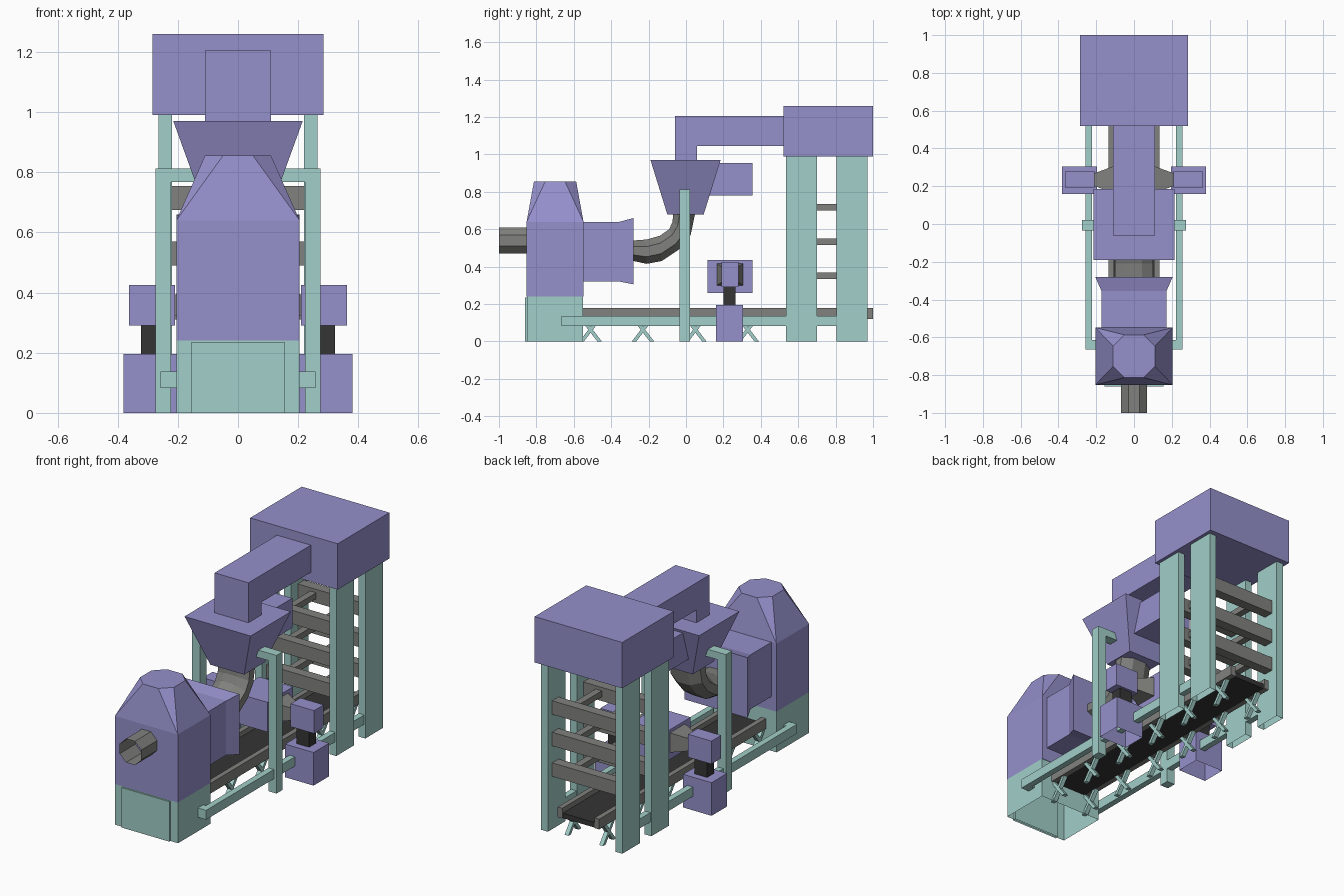
import bpy, bmesh, math
from mathutils import Vector

if "Cube" in bpy.data.objects:
    bpy.data.objects.remove(bpy.data.objects["Cube"])


def material(name, rgb):
    m = bpy.data.materials.new(name)
    m.diffuse_color = (*rgb, 1)
    m.use_nodes = True
    m.node_tree.nodes["Principled BSDF"].inputs["Base Color"].default_value = m.diffuse_color
    return m


PURPLE = material("purple_paint", (0.30, 0.28, 0.60))
TEAL = material("teal_paint", (0.36, 0.62, 0.58))
DARK = material("dark_rubber", (0.035, 0.035, 0.035))
GREY = material("grey_metal", (0.22, 0.22, 0.21))


def loft(name, rings, mat, start=True, end=True):
    """Skin a list of equal-length point rings, with optional end caps."""
    bm = bmesh.new()
    vs = [[bm.verts.new(p) for p in r] for r in rings]
    n = len(vs[0])
    for a, b in zip(vs, vs[1:]):
        for i in range(n):
            j = (i + 1) % n
            bm.faces.new((a[i], a[j], b[j], b[i]))
    if start:
        bm.faces.new(vs[0][::-1])
    if end:
        bm.faces.new(vs[-1])
    bmesh.ops.remove_doubles(bm, verts=bm.verts, dist=1e-5)
    bmesh.ops.recalc_face_normals(bm, faces=bm.faces)
    me = bpy.data.meshes.new(name)
    bm.to_mesh(me)
    bm.free()
    me.materials.append(mat)
    ob = bpy.data.objects.new(name, me)
    bpy.context.collection.objects.link(ob)
    return ob


def rect_z(x0, x1, y0, y1, z):
    return [(x0, y0, z), (x1, y0, z), (x1, y1, z), (x0, y1, z)]


def rect_y(hx, y, z0, z1):
    return [(-hx, y, z0), (hx, y, z0), (hx, y, z1), (-hx, y, z1)]


def box(name, x, y, z, mat, floor=True):
    return loft(name, [rect_z(*x, *y, z[0]), rect_z(*x, *y, z[1])], mat, start=floor)


def mirrored(name, x, y, z, mat, floor=True):
    box(name + "_right", x, y, z, mat, floor)
    box(name + "_left", (-x[1], -x[0]), y, z, mat, floor)


def extrude_x(name, profile, x0, x1, mat):
    return loft(name, [[(x, y, z) for y, z in profile] for x in (x0, x1)], mat)


# Front cabinet: teal plinth, purple body, square-to-octagon roof
box("plinth", (-0.205, 0.205), (-0.85, -0.55), (0, 0.24), TEAL, False)
box("plinth_panel", (-0.155, 0.155), (-0.86, -0.84), (0, 0.235), TEAL, False)


def cabinet_ring(z, hx, hy, cut, yc=-0.70):
    pts = []
    for sx, sy in ((1, -1), (1, 1), (-1, 1), (-1, -1)):
        a = (sx * (hx - cut), yc + sy * hy, z)
        b = (sx * hx, yc + sy * (hy - cut), z)
        pts += [a, b] if sx * sy < 0 else [b, a]
    return pts


loft("cabinet", [cabinet_ring(0.24, 0.205, 0.152, 0), cabinet_ring(0.64, 0.205, 0.152, 0),
                 cabinet_ring(0.855, 0.11, 0.113, 0.06)], PURPLE, start=False)

# Open octagonal inlet tube on the front
octagon = [(math.cos(math.radians(22.5 + 45 * i)), math.sin(math.radians(22.5 + 45 * i)))
           for i in range(8)]
R = 0.07 / math.cos(math.radians(22.5))
loft("inlet_tube", [[(R * c, y, 0.54 + R * s) for c, s in octagon] for y in (-1.0, -0.85)],
     GREY, start=False, end=False)

# Flared outlet behind the cabinet
loft("outlet_hood", [rect_y(0.172, -0.55, 0.32, 0.64), rect_y(0.172, -0.355, 0.32, 0.64),
                     rect_y(0.205, -0.28, 0.305, 0.66)], PURPLE, start=False)

# Bent chute between outlet and hopper, from (outer, inner) edge pairs in y, z
edges = [((-0.28, 0.43), (-0.28, 0.54)), ((-0.21, 0.415), (-0.21, 0.545)),
         ((-0.13, 0.43), (-0.14, 0.565)), ((-0.04, 0.49), (-0.09, 0.60)),
         ((0.025, 0.57), (-0.072, 0.64)), ((0.05, 0.69), (-0.068, 0.69))]
rings = []
for o, i in edges:
    o, i = Vector(o), Vector(i)
    mid, half = (o + i) / 2, (i - o) / 2 / octagon[0][0]
    rings.append([(0.11 * c, *(mid + half * s)) for c, s in octagon])
loft("bent_chute", rings, GREY)

# Hopper, motor box and overhead duct
loft("hopper", [rect_z(-0.11, 0.11, -0.10, 0.095, 0.68),
                rect_z(-0.215, 0.215, -0.19, 0.185, 0.97)], PURPLE)
box("hopper_rear_box", (-0.105, 0.105), (0.08, 0.355), (0.78, 0.955), PURPLE)
extrude_x("overhead_duct", [(-0.06, 0.97), (0.06, 0.97), (0.06, 1.045), (0.53, 1.045),
                            (0.53, 1.205), (-0.06, 1.205)], -0.11, 0.11, PURPLE)

# Hopper support posts with inward hooks
for s, side in ((1, "right"), (-1, "left")):
    prof = [(0.222, 0), (0.275, 0), (0.275, 0.812), (0.14, 0.812), (0.14, 0.768), (0.222, 0.768)]
    loft("hopper_post_" + side, [[(s * x, y, z) for x, z in prof] for y in (-0.035, 0.022)], TEAL)

# Rear tower
box("tower_head", (-0.285, 0.285), (0.52, 1.0), (0.99, 1.26), PURPLE)
for name, y0, y1 in (("front", 0.535, 0.70), ("rear", 0.805, 0.97)):
    mirrored("tower_leg_" + name, (0.22, 0.265), (y0, y1), (0, 0.99), TEAL, False)
for k, z in enumerate((0.35, 0.53, 0.715)):
    for name, y0 in (("front", 0.58), ("rear", 0.87)):
        box(f"tower_beam_{name}_{k}", (-0.22, 0.22), (y0, y0 + 0.06),
            (z - 0.04, z + 0.04), GREY)
    mirrored(f"tower_tie_{k}", (0.10, 0.14), (0.64, 0.87), (z - 0.015, z + 0.02), GREY)

# Conveyor: belt, side rails and crossed legs
box("conveyor_belt", (-0.105, 0.105), (-0.68, 0.995), (0.12, 0.15), DARK)
mirrored("conveyor_rail", (0.105, 0.135), (-0.68, 1.0), (0.12, 0.18), GREY)
for k in range(6):
    yc = -0.51 + 0.28 * k
    for s, side in ((1, "right"), (-1, "left")):
        for d in (1, -1):
            prof = [(yc - d * 0.06, 0), (yc - d * 0.036, 0),
                    (yc + d * 0.06, 0.125), (yc + d * 0.036, 0.125)]
            extrude_x(f"cross_leg_{side}_{k}_{'a' if d > 0 else 'b'}", prof,
                      s * 0.10, s * 0.125, TEAL)

# Low teal guard rails with a return towards the plinth
mirrored("guard_rail", (0.222, 0.258), (-0.665, 0.85), (0.082, 0.137), TEAL)
mirrored("guard_return", (0.19, 0.222), (-0.665, -0.615), (0.082, 0.137), TEAL)

# Scanner over the belt with a drive unit on each side
box("scanner_box", (-0.11, 0.11), (0.115, 0.355), (0.26, 0.435), PURPLE)
mirrored("drive_base", (0.195, 0.38), (0.16, 0.305), (0, 0.195), PURPLE, False)
mirrored("drive_post", (0.24, 0.323), (0.20, 0.265), (0.195, 0.29), DARK)
mirrored("drive_head", (0.21, 0.362), (0.19, 0.28), (0.29, 0.425), PURPLE)
for s, side in ((1, "right"), (-1, "left")):
    loft("drive_cone_" + side,
         [[(s * x, 0.235 + a * hy, 0.358 + b * hz)
           for a, b in ((-1, -1), (1, -1), (1, 1), (-1, 1))]
          for x, hy, hz in ((0.11, 0.07, 0.058), (0.212, 0.033, 0.035))], GREY)
